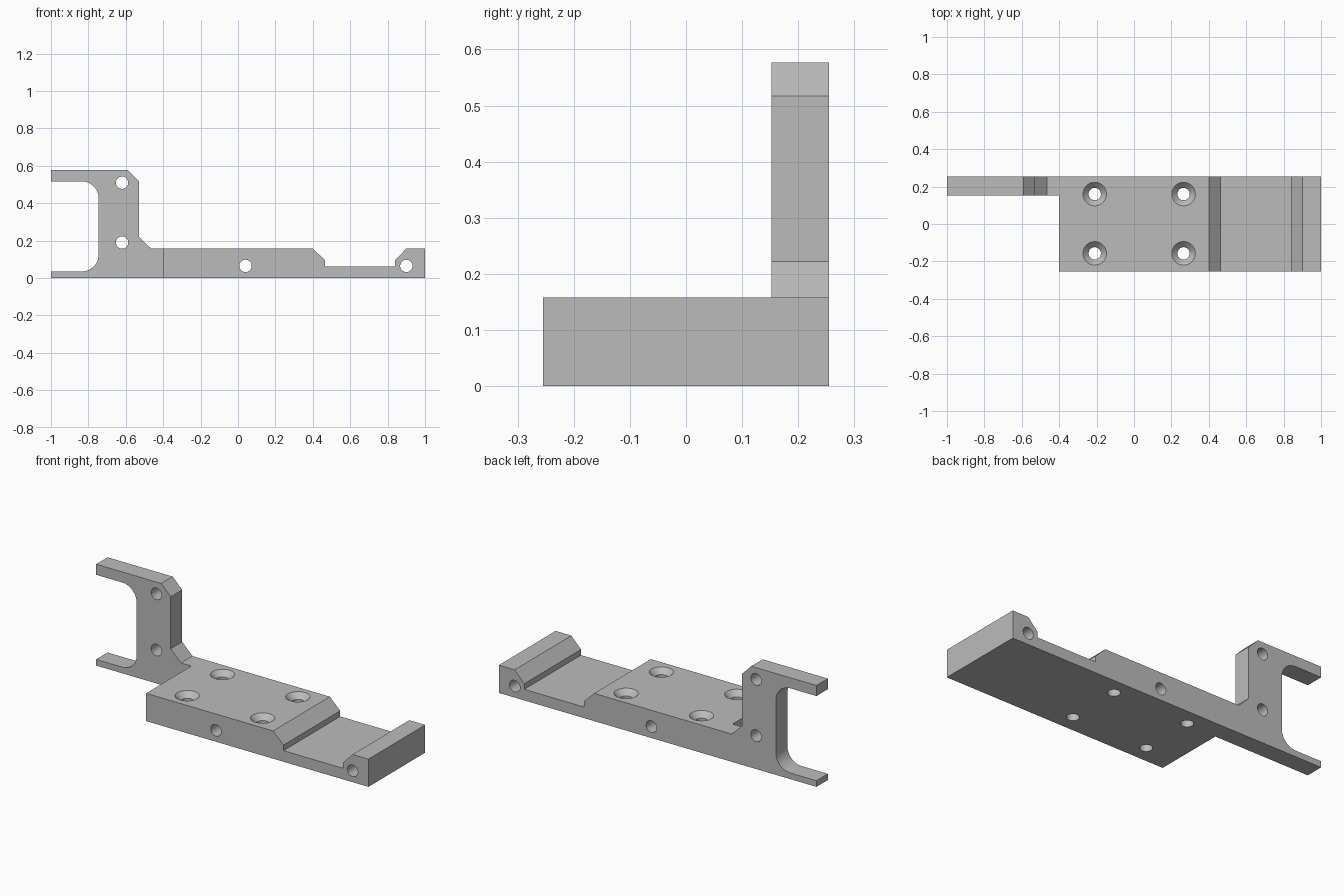
import bpy
import bmesh
from math import cos, sin, pi, radians
from mathutils import Matrix, Vector

cube = bpy.data.objects.get("Cube")
if cube:
    bpy.data.objects.remove(cube, do_unlink=True)

BACK, FRONT, BRACKET_FRONT = 0.255, -0.255, 0.152
TOP, HOLE = 0.158, 0.033

grey = bpy.data.materials.new("machined grey")
grey.use_nodes = True
grey.diffuse_color = (0.5, 0.5, 0.5, 1)
grey.node_tree.nodes["Principled BSDF"].inputs["Base Color"].default_value = (0.5, 0.5, 0.5, 1)


def finish(name, bm):
    bmesh.ops.recalc_face_normals(bm, faces=bm.faces)
    mesh = bpy.data.meshes.new(name)
    bm.to_mesh(mesh)
    bm.free()
    mesh.materials.append(grey)
    obj = bpy.data.objects.new(name, mesh)
    bpy.context.collection.objects.link(obj)
    return obj


def extrude_profile(name, points, y0, y1):
    bm = bmesh.new()
    face = bm.faces.new([bm.verts.new((x, y0, z)) for x, z in points])
    new = bmesh.ops.extrude_face_region(bm, geom=[face])["geom"]
    verts = [v for v in new if isinstance(v, bmesh.types.BMVert)]
    bmesh.ops.translate(bm, verts=verts, vec=(0, y1 - y0, 0))
    return finish(name, bm)


def cylinder(name, place, axis, r_low, r_high, depth):
    bm = bmesh.new()
    turn = Vector((0, 0, 1)).rotation_difference(Vector(axis)).to_matrix().to_4x4()
    bmesh.ops.create_cone(bm, cap_ends=True, segments=40, radius1=r_low, radius2=r_high,
                          depth=depth, matrix=Matrix.Translation(place) @ turn)
    return finish(name, bm)


def cut(target, cutter):
    cutter.hide_render = True
    mod = target.modifiers.new("cut", 'BOOLEAN')
    mod.operation, mod.solver, mod.object = 'DIFFERENCE', 'EXACT', cutter
    bpy.context.view_layer.objects.active = target
    bpy.ops.object.modifier_apply(modifier=mod.name)
    bpy.data.objects.remove(cutter, do_unlink=True)


def fillet(cx, cz, r, start):
    # quarter arc turning clockwise from the start angle
    return [(cx + r * cos(start - pi / 2 * i / 12), cz + r * sin(start - pi / 2 * i / 12))
            for i in range(13)]


# Whole side outline: base plate with end lip, and forked upright bracket
outline = [(-1, 0), (1, 0), (1, TOP), (0.9, TOP), (0.84, 0.095), (0.84, 0.063),
           (0.465, 0.063), (0.465, 0.095), (0.4, TOP), (-0.465, TOP),
           (-0.53, 0.222), (-0.53, 0.517), (-0.59, 0.577), (-1, 0.577), (-1, 0.517)]
outline += fillet(-0.835, 0.427, 0.09, pi / 2)
outline += fillet(-0.835, 0.125, 0.09, 0)
outline += [(-1, 0.035)]
plate = extrude_profile("mounting_bracket_plate", outline, FRONT, BACK)

# Thin the bracket side down to the rear strip
cut(plate, extrude_profile("bracket_relief", [(-1.2, -0.2), (-0.4, -0.2), (-0.4, 0.8), (-1.2, 0.8)],
                           FRONT - 0.1, BRACKET_FRONT))

# Cross holes through the depth
for x, z in [(-0.62, 0.51), (-0.62, 0.19), (0.04, 0.065), (0.9, 0.065)]:
    cut(plate, cylinder("cross_hole", (x, 0, z), (0, 1, 0), HOLE, HOLE, 1))

# Countersunk screw holes through the base
for x in (-0.21, 0.265):
    for y in (-0.157, 0.16):
        cut(plate, cylinder("screw_hole", (x, y, 0.1), (0, 0, 1), HOLE, HOLE, 0.5))
        cut(plate, cylinder("countersink", (x, y, TOP - 0.01), (0, 0, 1), 0.023, 0.083, 0.06))

# Smooth bores and fillets, crisp edges
bpy.ops.object.select_all(action='DESELECT')
plate.select_set(True)
bpy.context.view_layer.objects.active = plate
bpy.ops.object.shade_smooth_by_angle(angle=radians(30))
